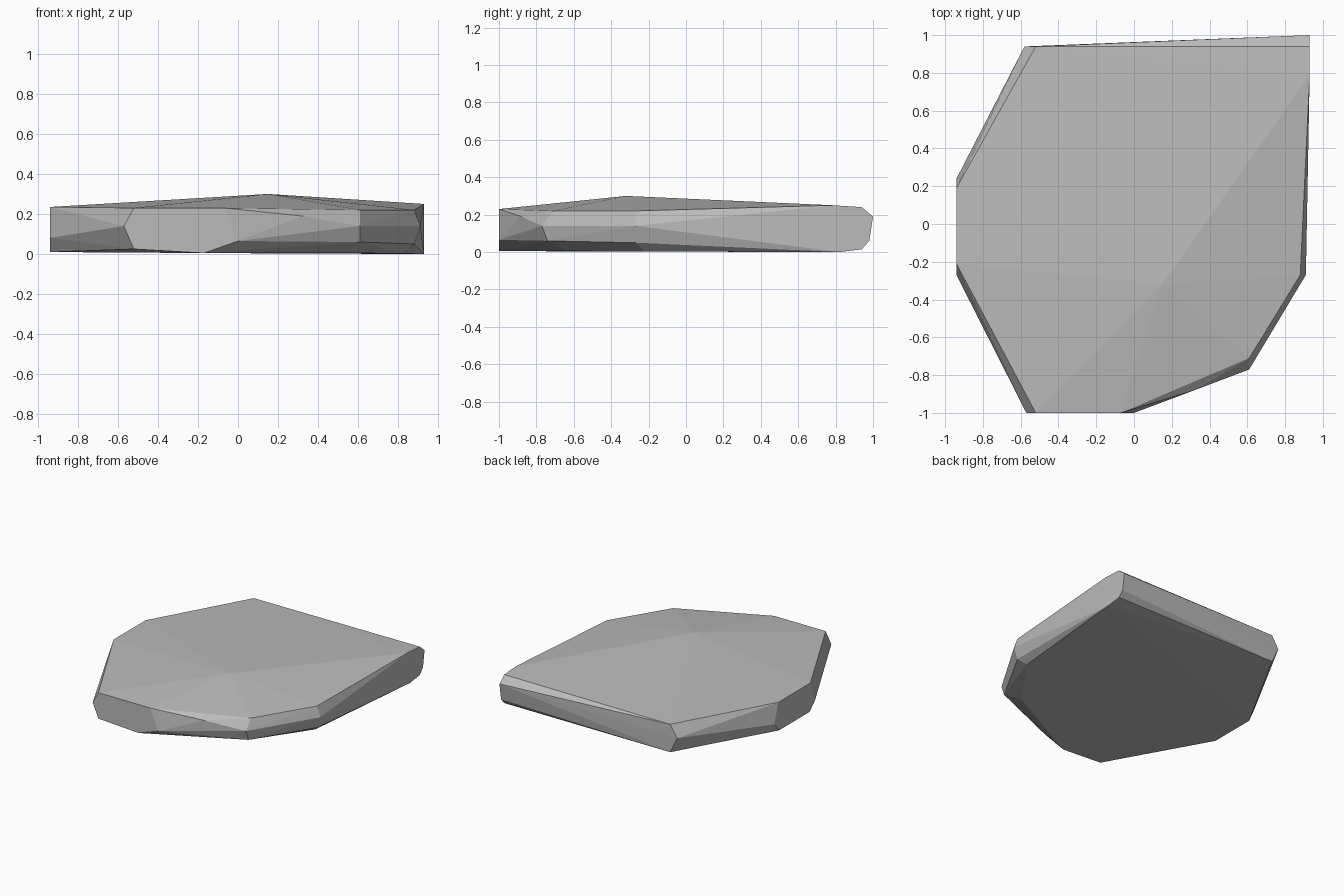
import bpy, bmesh

cube = bpy.data.objects.get("Cube")
if cube:
    bpy.data.objects.remove(cube, do_unlink=True)

# Stone colour
stone = bpy.data.materials.new("grey stone")
stone.use_nodes = True
GREY = (0.5, 0.5, 0.5, 1)
stone.diffuse_color = GREY
stone.node_tree.nodes["Principled BSDF"].inputs["Base Color"].default_value = GREY

# Corners of the chipped slab
peak = [(0.15, -0.32, 0.30)]
upper_rim = [(-0.94, 0.19, 0.235), (-0.94, -0.21, 0.235), (-0.52, -1, 0.23),
             (-0.07, -1, 0.23), (0.61, -0.71, 0.22), (0.88, -0.27, 0.22),
             (0.93, 0.79, 0.25), (0.93, 0.94, 0.24), (-0.52, 0.94, 0.235)]
waist = [(-0.94, 0.24, 0.08), (-0.94, -0.27, 0.08), (-0.57, -1, 0.14),
         (0, -1, 0.065), (0.32, -0.88, 0.19), (0.61, -0.77, 0.14),
         (0.61, -0.74, 0.06), (0.91, -0.27, 0.14), (0.88, -0.27, 0.05),
         (0.93, 1, 0.19), (0.93, 0.98, 0.06), (-0.58, 0.94, 0.14)]
lower_rim = [(-0.94, 0.18, 0.01), (-0.94, -0.2, 0.01), (-0.52, -1, 0.025),
             (-0.17, -1, 0.005), (0.53, -0.64, 0.005), (0.83, -0.22, 0.003),
             (0.93, 0.82, 0), (0.93, 0.94, 0.015), (-0.52, 0.94, 0.015)]

# Wrap the corners in a faceted skin
bm = bmesh.new()
for corner in peak + upper_rim + waist + lower_rim:
    bm.verts.new(corner)
hull = bmesh.ops.convex_hull(bm, input=bm.verts[:])
spare = {v for v in hull["geom_interior"] + hull["geom_unused"]
         if isinstance(v, bmesh.types.BMVert)}
bmesh.ops.delete(bm, geom=list(spare), context='VERTS')
bmesh.ops.recalc_face_normals(bm, faces=bm.faces[:])

mesh = bpy.data.meshes.new("flat_rock")
bm.to_mesh(mesh)
bm.free()
mesh.materials.append(stone)
rock = bpy.data.objects.new("flat_rock", mesh)
bpy.context.collection.objects.link(rock)
